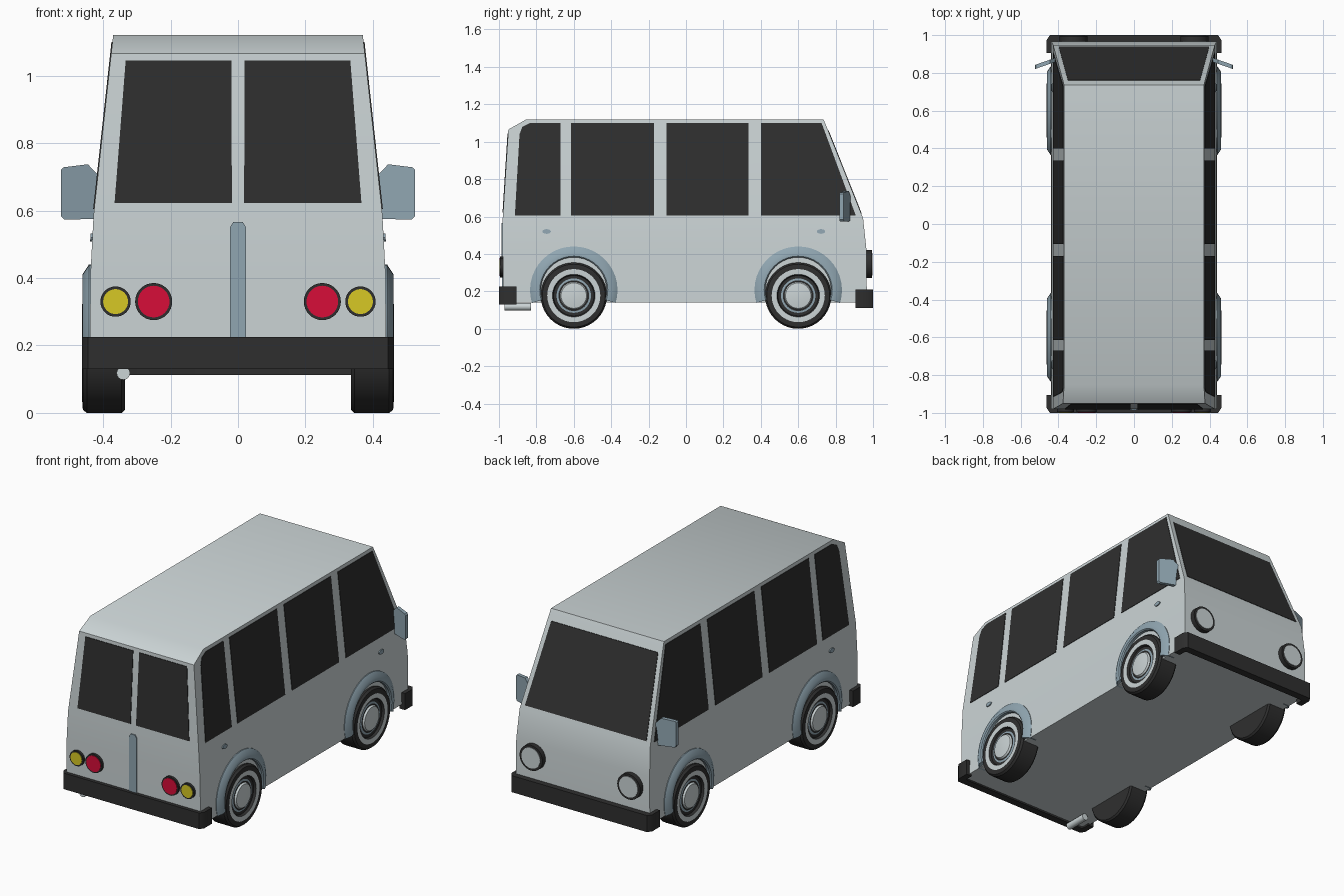
import bpy, bmesh, math

if "Cube" in bpy.data.objects:
    bpy.data.objects.remove(bpy.data.objects["Cube"])


def material(name, rgb):
    m = bpy.data.materials.new(name)
    m.diffuse_color = (*rgb, 1)
    m.use_nodes = True
    m.node_tree.nodes["Principled BSDF"].inputs["Base Color"].default_value = m.diffuse_color
    return m


PALE = material("pale_paint", (0.60, 0.66, 0.67))
BLUE = material("grey_blue_trim", (0.28, 0.38, 0.44))
DARK = material("dark_rubber_glass", (0.028, 0.028, 0.028))
RED = material("red_lamp", (0.68, 0.004, 0.04))
YELLOW = material("yellow_lamp", (0.68, 0.58, 0.018))


def finish(name, bm, mats, angle=36):
    bmesh.ops.recalc_face_normals(bm, faces=bm.faces[:])
    mesh = bpy.data.meshes.new(name)
    bm.to_mesh(mesh)
    bm.free()
    for m in mats:
        mesh.materials.append(m)
    ob = bpy.data.objects.new(name, mesh)
    bpy.context.collection.objects.link(ob)
    bpy.ops.object.select_all(action='DESELECT')
    ob.select_set(True)
    bpy.context.view_layer.objects.active = ob
    bpy.ops.object.shade_smooth_by_angle(angle=math.radians(angle))
    return ob


def loft(name, rings, mats, seg_mats=None, loop=False, closed_ring=True, angle=36):
    """Skin a series of rings; cap both ends unless the series loops."""
    bm = bmesh.new()
    vs = [[bm.verts.new(p) for p in r] for r in rings]
    n = len(rings[0])
    for i in range(len(vs) if loop else len(vs) - 1):
        a, b = vs[i], vs[(i + 1) % len(vs)]
        for j in range(n):
            k = (j + 1) % n
            f = bm.faces.new((a[j], a[k], b[k], b[j]))
            if seg_mats:
                f.material_index = seg_mats[i]
    if not loop:
        for r, mi in ((vs[0], 0), (vs[-1], -1)):
            f = bm.faces.new(r)
            if seg_mats:
                f.material_index = seg_mats[mi]
    return finish(name, bm, mats, angle)


def circle(r, n, cu, cv):
    return [(cu + r * math.cos(2 * math.pi * i / n), cv + r * math.sin(2 * math.pi * i / n)) for i in range(n)]


# Body levels: height, rear y, front y, half width
LEVELS = [(0.14, -0.978, 0.967, 0.44), (0.42, -0.98, 0.965, 0.437), (0.59, -0.98, 0.947, 0.428),
          (1.065, -0.95, 0.758, 0.376), (1.12, -0.853, 0.735, 0.37)]
loft("van_body", [[(-w, a, z), (w, a, z), (w, b, z), (-w, b, z)] for z, a, b, w in LEVELS], [PALE])


def surface(z, col):
    for lo, hi in zip(LEVELS, LEVELS[1:]):
        if z <= hi[0]:
            t = (z - lo[0]) / (hi[0] - lo[0])
            return lo[col] + t * (hi[col] - lo[col])
    return LEVELS[-1][col]


# Mappings from a flat outline onto the body shell, raised by d
def on_rear(u, z, d):
    return (u, surface(z, 1) - d, z)


def on_front(u, z, d):
    return (u, surface(z, 2) + d, z)


def on_side(s):
    return lambda u, z, d: (s * (surface(z, 3) + d), u, z)


def plate(name, pts, place, mat, raise_by=0.003):
    loft(name, [[place(u, z, d) for u, z in pts] for d in (-0.003, raise_by)], [mat])


# Side windows and door handles
SIDE_WINDOWS = {
    "rear_side_window": [(-0.915, 0.605), (-0.67, 0.605), (-0.67, 1.1), (-0.835, 1.1), (-0.875, 1.08), (-0.89, 1.04)],
    "middle_side_window": [(-0.615, 0.605), (-0.17, 0.605), (-0.17, 1.1), (-0.615, 1.1)],
    "forward_side_window": [(-0.105, 0.605), (0.335, 0.605), (0.335, 1.1), (-0.105, 1.1)],
    "cab_side_window": [(0.4, 0.605), (0.908, 0.605), (0.725, 1.1), (0.4, 1.1)],
}
for s in (-1, 1):
    for name, pts in SIDE_WINDOWS.items():
        plate(name, pts, on_side(s), DARK)
    for y in (-0.745, 0.722):
        oval = [(y + (u - y) * 1.8, v) for u, v in circle(0.0125, 16, y, 0.52)]
        plate("door_handle", oval, on_side(s), BLUE, 0.006)
    # Split rear window
    plate("rear_window", [(s * 0.018, 0.622), (s * 0.366, 0.622), (s * 0.333, 1.045), (s * 0.02, 1.045)], on_rear, DARK)

# Windscreen and rear centre strip
plate("windscreen", [(-0.398, 0.615), (0.398, 0.615), (0.35, 1.06), (-0.35, 1.06)], on_front, DARK)
plate("rear_centre_strip", [(-0.024, 0.2), (0.024, 0.2), (0.024, 0.55), (0.014, 0.566), (-0.014, 0.566), (-0.024, 0.55)],
      on_rear, BLUE, 0.006)


def rod(name, x, z, r, y0, y1, mat, n=32):
    loft(name, [[(u, y, v) for u, v in circle(r, n, x, z)] for y in (y0, y1)], [mat])


# Lamps
for s in (-1, 1):
    for x, r, name, mat in ((0.25, 0.055, "brake_lamp", RED), (0.363, 0.045, "turn_lamp", YELLOW)):
        rod(name + "_rim", s * x, 0.33, r, -0.96, -0.994, DARK)
        rod(name, s * x, 0.33, r - 0.008, -0.96, -0.997, mat)
    rod("headlamp_rim", s * 0.32, 0.345, 0.075, 0.95, 0.994, DARK)
    rod("headlamp", s * 0.32, 0.345, 0.061, 0.95, 0.997, PALE)

# Exhaust pipe
rod("exhaust_pipe", -0.34, 0.118, 0.02, -0.97, -0.83, PALE, 16)


# Wrap-around bumpers: a U-shaped path with a rectangular section
def bumper(name, s, z0, z1):
    outer = [(-0.462, 0.905), (-0.462, 0.975), (-0.445, 1.0), (0.445, 1.0), (0.462, 0.975), (0.462, 0.905)]
    inner = [(-0.425, 0.905), (-0.425, 0.95), (-0.415, 0.955), (0.415, 0.955), (0.425, 0.95), (0.425, 0.905)]
    loft(name, [[(a, s * b, z0), (a, s * b, z1), (c, s * d, z1), (c, s * d, z0)]
                for (a, b), (c, d) in zip(outer, inner)], [DARK])


bumper("rear_bumper", -1, 0.13, 0.225)
bumper("front_bumper", 1, 0.112, 0.21)

# Wheels: radius, x, colour index of the band that follows
WHEEL = [(0.10, 0.335, 0), (0.168, 0.335, 0), (0.177, 0.345, 0), (0.177, 0.448, 0), (0.168, 0.46, 0),
         (0.142, 0.462, 1), (0.114, 0.46, 0), (0.108, 0.447, 0), (0.092, 0.445, 2), (0.082, 0.448, 0),
         (0.074, 0.448, 1), (0.068, 0.458, 1), (0.03, 0.463, 1)]
# Arches: radius and x of the bevelled section
ARCH = [(0.176, 0.40), (0.176, 0.455), (0.182, 0.461), (0.205, 0.461), (0.234, 0.442), (0.234, 0.40)]
for s in (-1, 1):
    for y, place in ((-0.6, "rear"), (0.6, "front")):
        loft(place + "_wheel", [[(s * x, u, v) for u, v in circle(r, 40, y, 0.177)] for r, x, _ in WHEEL],
             [DARK, PALE, BLUE], [c for _, _, c in WHEEL])
        rings = []
        for i in range(25):
            a = math.radians(-17 + 214 * i / 24)
            rings.append([(s * x, y + r * math.cos(a), max(0.135, 0.206 + r * math.sin(a))) for r, x in ARCH])
        loft(place + "_wheel_arch", rings, [BLUE])

# Door mirrors: chamfered slab angled across the cab corner
MIRROR = [(0.425, 0.575), (0.515, 0.573), (0.525, 0.583), (0.525, 0.72), (0.518, 0.728), (0.445, 0.737), (0.415, 0.705)]
for s in (-1, 1):
    loft("door_mirror", [[(s * x, 0.873 - (x - 0.425) * 0.35 + d, z) for x, z in MIRROR] for d in (-0.018, 0.004)], [BLUE])
